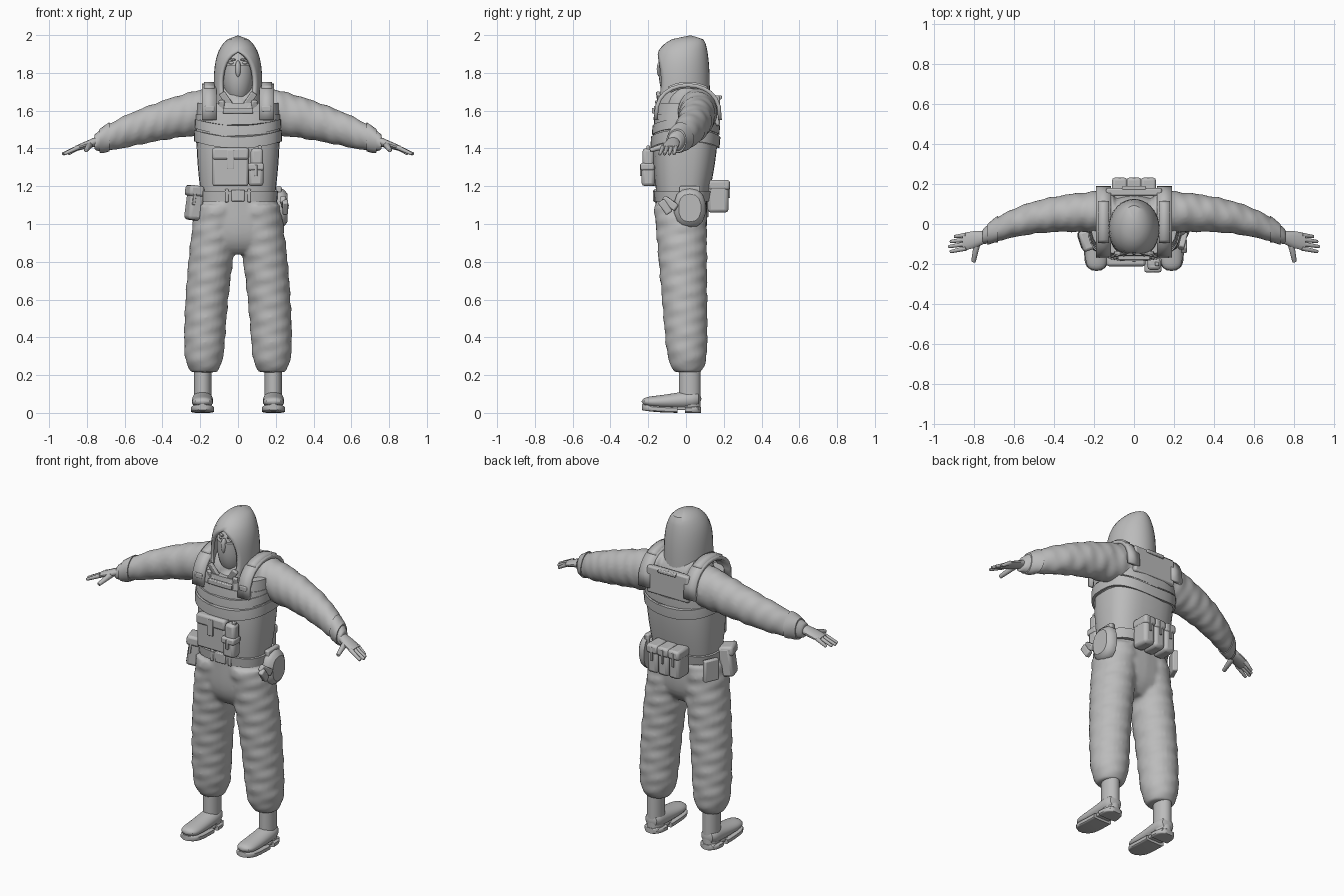
import bpy, bmesh
from math import sin, cos, pi, radians, sqrt
from mathutils import Matrix, Euler, Vector

if "Cube" in bpy.data.objects:
    bpy.data.objects.remove(bpy.data.objects["Cube"])

shade = (0.5, 0.5, 0.5, 1)
grey = bpy.data.materials.new("plain grey")
grey.use_nodes = True
grey.diffuse_color = shade
grey.node_tree.nodes["Principled BSDF"].inputs["Base Color"].default_value = shade
made = []


def mix(start, end, k):
    return start + (end - start) * k


def signed_power(value, exponent):
    return abs(value) ** exponent * (1 if value > 0 else -1)


def skin(bm, rule, axis="z", steps=12, segs=24, power=2, fold=0, gap=None, bend=0):
    """Join rings along an axis; rule(k) gives x, y, z and the two ring radii."""
    rings = []
    for step in range(steps + 1):
        k = step / steps
        x, y, z, ra, rb = rule(k)
        along = {"x": abs(x), "y": y, "z": z}[axis]
        start = radians(gap(k)) if gap else 0
        ring = []
        for j in range(segs + (1 if gap else 0)):
            angle = mix(start, 2 * pi - start, j / segs)
            grow = 1 + fold * (sin(55 * along + 2 * angle) + sin(90 * along - 3 * angle))
            u = ra * grow * signed_power(sin(angle), 2 / power)
            v = rb * grow * signed_power(-cos(angle), 2 / power)
            offset = {"x": (0, u, v), "y": (u, 0, v), "z": (u, v, bend * u * u)}[axis]
            ring.append(bm.verts.new(Vector((x, y, z)) + Vector(offset)))
        rings.append(ring)
    for low, high in zip(rings, rings[1:]):
        for j in range(segs):
            nxt = j + 1 if gap else (j + 1) % segs
            bm.faces.new((low[j], low[nxt], high[nxt], high[j]))
    if not gap:
        bm.faces.new(rings[0])
        bm.faces.new(rings[-1])
    return bm


def finish(name, bm, mirror=False, bevel=0, solid=0, merge=False):
    bmesh.ops.remove_doubles(bm, verts=bm.verts, dist=0.001)
    bmesh.ops.recalc_face_normals(bm, faces=bm.faces)
    mesh = bpy.data.meshes.new(name)
    bm.to_mesh(mesh)
    bm.free()
    mesh.materials.append(grey)
    ob = bpy.data.objects.new(name, mesh)
    bpy.context.collection.objects.link(ob)
    if solid:
        thick = ob.modifiers.new("thickness", "SOLIDIFY")
        thick.thickness, thick.offset = solid, 0
    if bevel:
        soft = ob.modifiers.new("soft edges", "BEVEL")
        soft.width, soft.segments = bevel, 2
    if mirror:
        ob.modifiers.new("mirror", "MIRROR")
    if merge:
        remesh = ob.modifiers.new("merge", "REMESH")
        remesh.voxel_size, remesh.use_smooth_shade = 0.011, True
        ob.modifiers.new("relax", "SMOOTH").iterations = 4
    made.append(ob)


def part(name, rule, mirror=False, **options):
    finish(name, skin(bmesh.new(), rule, **options), mirror)


def box(name, at, size, turn=(0, 0, 0), mirror=False):
    bm = bmesh.new()
    spin = Euler([radians(a) for a in turn]).to_matrix().to_4x4()
    place = Matrix.Translation(at) @ spin @ Matrix.Diagonal((*size, 1))
    bmesh.ops.create_cube(bm, size=1, matrix=place)
    finish(name, bm, mirror, bevel=min(size) / 4)


def pouch(name, at, size, facing=-1, turn=(0, 0, 0)):
    """Soft box with a lid flap and a closing strap on its facing side."""
    x, y, z = at
    wide, deep, high = size
    box(name, at, size, turn)
    box(name + "_flap", (x, y + facing * 0.005, z + high * 0.36),
        (wide + 0.006, deep + 0.004, high * 0.32), turn)
    box(name + "_strap", (x, y + facing * (deep / 2 + 0.004), z + high / 5),
        (wide / 5, 0.01, high / 2), turn)


def egg(name, at, radii, mirror=False):
    bm = bmesh.new()
    place = Matrix.Translation(at) @ Matrix.Diagonal((*radii, 1))
    bmesh.ops.create_uvsphere(bm, u_segments=20, v_segments=14, radius=1, matrix=place)
    finish(name, bm, mirror)


def digit(name, start, end, radius):
    """Tapered finger between two points."""
    bm = bmesh.new()
    start, end = Vector(start), Vector(end)
    way = end - start
    place = Matrix.Translation((start + end) / 2) @ way.to_track_quat("Z", "Y").to_matrix().to_4x4()
    bmesh.ops.create_cone(bm, cap_ends=True, segments=10, radius1=radius, radius2=radius * 0.65,
                          depth=way.length, matrix=place)
    finish(name, bm, mirror=True, bevel=radius / 3)


def torso_band(name, low, high, grow, bend=0):
    """Layer of the vest that follows the shape of the trunk."""
    def rule(k):
        z = mix(low, high, k)
        swell = sin(pi * (z - 1.1) / 0.75)
        return 0, (z - 1.5) / 20, z, 0.19 + 0.03 * swell + grow, 0.13 + 0.04 * swell + grow
    part(name, rule, steps=8, segs=32, power=2.7, bend=bend)


def shoulder_arc(name, start, end, inner, outer, thick):
    """Flat strap running over the shoulder from back to front."""
    bm = bmesh.new()
    pairs = []
    for step in range(13):
        angle = radians(mix(start, end, step / 12))
        y, z = 0.01 + 0.17 * cos(angle), 1.55 + 0.185 * abs(sin(angle)) ** 0.7
        pairs.append([bm.verts.new((x, y, z)) for x in (inner, outer)])
    for low, high in zip(pairs, pairs[1:]):
        bm.faces.new((low[0], low[1], high[1], high[0]))
    finish(name, bm, mirror=True, solid=thick)


# Trousers: hips and two baggy legs gathered at the ankle
def hips(k):
    close = 1 - (1 - k) ** 6 / 2
    return 0, -0.025, mix(0.84, 1.17, k), mix(0.24, 0.2, k) * close, 0.137 * close


def leg(k, side):
    gather = 1 - 0.35 * (1 - k) ** 20
    return (side * (0.18 - 0.08 * k * k), 0.01 - 0.04 * k, mix(0.215, 1.1, k),
            mix(0.105, 0.125, k) * gather, mix(0.105, 0.14, k) * gather)


bm = skin(bmesh.new(), hips, power=2.3)
for side in (1, -1):
    skin(bm, lambda k: leg(k, side), steps=40, fold=0.02)
finish("trousers", bm, merge=True)


# Jacket: trunk and two sleeves sweeping forward
def trunk(k):
    slope = 1 - 0.55 * k ** 8
    return 0, 0.01, mix(1.3, 1.75, k), 0.2 * slope, 0.14 * slope


def sleeve(k, side):
    radius = mix(0.13, 0.075, k) * (1 - 0.4 * k ** 9)
    return (side * mix(0.1, 0.76, k), 0.06 - 0.125 * k ** 3, 1.6 - 0.17 * k ** 1.5,
            radius * 0.85, radius)


def cuff(k):
    x, y, z, ra, rb = sleeve(mix(0.88, 0.96, k), 1)
    return x, y, z, ra + 0.006, rb + 0.006


bm = skin(bmesh.new(), trunk)
for side in (1, -1):
    skin(bm, lambda k: sleeve(k, side), axis="x", steps=36, fold=0.022)
finish("jacket", bm, merge=True)
part("sleeve_cuff", cuff, mirror=True, axis="x", steps=3, fold=0.03)


# Hands
def palm(k):
    return (mix(0.74, 0.86, k), mix(-0.065, -0.09, k), mix(1.44, 1.4, k),
            0.03 + 0.015 * sin(pi * k / 1.5), mix(0.027, 0.014, k))


part("palm", palm, mirror=True, axis="x", steps=5, segs=14)
for i, name in enumerate(("little", "ring", "middle", "index")):
    y = -0.055 - 0.022 * i
    reach = 0.9 + 0.03 * sin(i * pi / 4)
    digit(name + "_finger", (0.84, y, 1.408), (reach, y * 1.15, 1.37), 0.013)
digit("thumb", (0.785, -0.09, 1.42), (0.805, -0.19, 1.39), 0.018)


# Boots
def shaft(k):
    return 0.187, 0.02, mix(0.03, 0.27, k), 0.046, 0.058


def shoe(k):
    rounding = sqrt(max(0, 1 - abs(2 * k - 1) ** 6))
    return 0.188, mix(0.083, -0.237, k), 0.015 * k ** 4, rounding


def foot(k):
    x, y, spring, rounding = shoe(k)
    high = mix(0.055, 0.026, k)
    return x, y, 0.02 + high + spring, 0.056 * rounding, high * rounding


def sole_from(start, end):
    def rule(k):
        x, y, spring, rounding = shoe(mix(start, end, k))
        return x, y, 0.016 + spring, 0.062 * rounding, 0.016
    return rule


part("boot_shaft", shaft, mirror=True, steps=3)
part("boot_foot", foot, mirror=True, axis="y", steps=20)
part("boot_heel", sole_from(0.01, 0.28), mirror=True, axis="y", power=5)
part("boot_sole", sole_from(0.4, 0.99), mirror=True, axis="y", power=5)
box("boot_arch", (0.188, 0, 0.025), (0.09, 0.14, 0.02), mirror=True)


# Hood with an open front
def hood(k):
    dome = max(0, 1 - k ** 5)
    return (0, -0.025 + 0.05 * k ** 8, mix(1.6, 1.99, k),
            0.12 * dome ** 0.6, 0.142 * dome ** 0.4)


def hood_opening(k):
    return 44 * sqrt(max(0, 1 - ((k - 0.38) / 0.4) ** 2))


finish("hood", skin(bmesh.new(), hood, steps=20, segs=28, gap=hood_opening), solid=0.018)


# Face, cloth mask and neck
def mask(k):
    jaw = 1 - 0.4 * (1 - k) ** 3
    return 0, -0.05, mix(1.66, 1.84, k), 0.084 * jaw, 0.095 * jaw


def scarf(k):
    return 0, -0.03, mix(1.58, 1.69, k), mix(0.1, 0.075, k), mix(0.115, 0.085, k)


egg("head", (0, -0.04, 1.81), (0.08, 0.09, 0.12))
part("face_mask", mask)
egg("nose", (0, -0.135, 1.82), (0.016, 0.02, 0.045))
egg("eye", (0.034, -0.11, 1.853), (0.016, 0.012, 0.008), mirror=True)
box("eyebrow", (0.034, -0.117, 1.872), (0.04, 0.016, 0.01), (0, -8, 22), mirror=True)
part("neck_scarf", scarf, fold=0.03)
box("lapel", (0.05, -0.14, 1.64), (0.035, 0.02, 0.13), (14, 32, 14), mirror=True)
box("collar_tab", (0.085, -0.145, 1.62), (0.03, 0.02, 0.07), (14, 0, 20), mirror=True)

# Armoured vest
torso_band("vest_waist", 1.165, 1.44, 0)
torso_band("vest_chest", 1.43, 1.64, 0.003)
torso_band("lower_chest_band", 1.4, 1.46, 0.014, bend=0.7)
torso_band("upper_chest_band", 1.47, 1.52, 0.009, bend=0.7)
torso_band("webbing", 1.55, 1.58, 0.007)
shoulder_arc("shoulder_strap", 0, 180, 0.115, 0.19, 0.02)
shoulder_arc("strap_cover", 55, 125, 0.125, 0.18, 0.035)
box("strap_clip", (0.15, -0.16, 1.61), (0.05, 0.02, 0.03), mirror=True)
box("chest_label", (0, -0.17, 1.6), (0.16, 0.02, 0.03))
box("back_plate", (0, 0.16, 1.6), (0.28, 0.04, 0.16))
box("drag_handle", (0, 0.18, 1.67), (0.12, 0.02, 0.02))

# Front pouches and radio
pouch("map_pouch", (-0.04, -0.18, 1.3), (0.19, 0.05, 0.2))
pouch("radio_pouch", (0.095, -0.2, 1.26), (0.08, 0.07, 0.12))
box("radio", (0.1, -0.2, 1.34), (0.065, 0.06, 0.12))
box("radio_knob", (0.115, -0.2, 1.4), (0.02, 0.02, 0.03))

# Belt with its pouches
torso_band("belt", 1.12, 1.175, 0.014)
box("belt_buckle", (0, -0.165, 1.15), (0.07, 0.02, 0.06))
box("belt_loop", (0.06, -0.16, 1.15), (0.02, 0.02, 0.07), mirror=True)
for i in (-1, 0, 1):
    pouch("rear_pouch", (0.072 * i, 0.17, 1.145), (0.07, 0.11, 0.17), facing=1)
pouch("hip_pouch", (-0.23, -0.075, 1.11), (0.075, 0.1, 0.18), turn=(0, 8, 18))
box("side_panel", (-0.22, 0.075, 1.1), (0.03, 0.09, 0.13), (0, 0, -25))


# Holster and hand tool
def holster(k):
    belly = 1 - 0.3 * k ** 3
    return mix(0.21, 0.262, k), 0.02, 1.085, 0.085 * belly, 0.105 * belly


part("holster", holster, axis="x", steps=4, segs=14, power=2.4)
box("holster_hanger", (0.215, 0.02, 1.165), (0.03, 0.11, 0.07))
box("tool_handle", (0.245, -0.085, 1.11), (0.03, 0.09, 0.04), (-35, 0, -15))
box("tool_grip", (0.25, -0.11, 1.09), (0.03, 0.04, 0.08), (35, 0, 0))

# Smooth shading that keeps hard edges
bpy.ops.object.select_all(action="DESELECT")
for ob in made:
    ob.select_set(True)
bpy.context.view_layer.objects.active = made[0]
bpy.ops.object.shade_smooth_by_angle(angle=radians(35))
